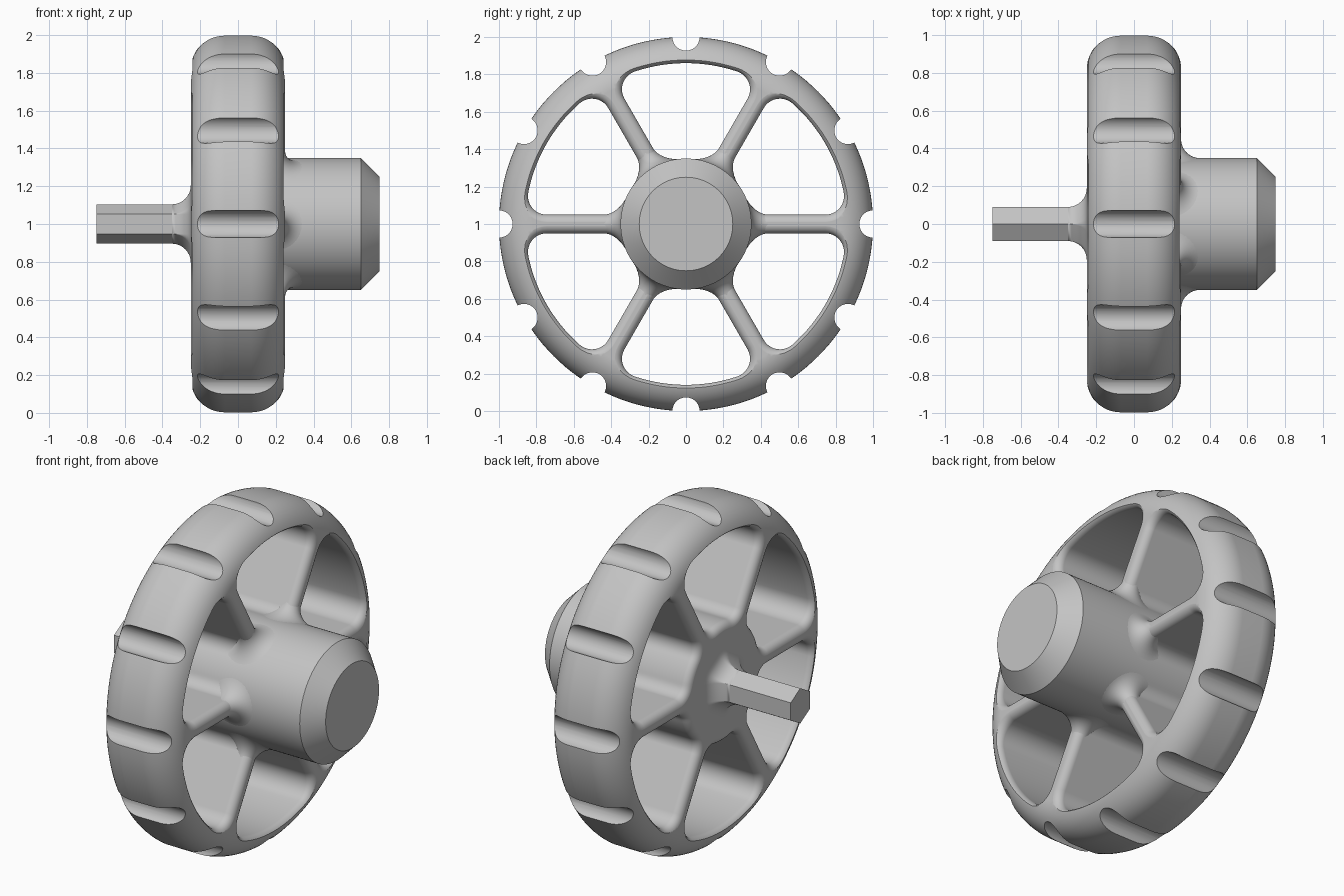
import bpy, bmesh
from math import sin, cos, asin, pi, radians, sqrt

cube = bpy.data.objects.get("Cube")
if cube:
    bpy.data.objects.remove(cube, do_unlink=True)

grey = bpy.data.materials.new("plain_grey")
grey.use_nodes = True
grey.diffuse_color = (0.55, 0.55, 0.55, 1)
grey.node_tree.nodes["Principled BSDF"].inputs["Base Color"].default_value = (0.55, 0.55, 0.55, 1)

AXLE = 1.0      # height of the axle, which runs along x
HALF = 0.25     # half width of the wheel
HUB = 0.35      # hub radius
STEPS = 8       # steps in a rounded edge


def loft(bm, rings):
    """Skin closed rings of points and cap both ends."""
    loops = [[bm.verts.new(p) for p in ring] for ring in rings]
    for a, b in zip(loops, loops[1:]):
        n = len(a)
        for i in range(n):
            j = (i + 1) % n
            bm.faces.new((a[i], a[j], b[j], b[i]))
    bm.faces.new(loops[0])
    bm.faces.new(loops[-1])


def finish(name, bm):
    bmesh.ops.remove_doubles(bm, verts=bm.verts, dist=0.00005)
    bmesh.ops.recalc_face_normals(bm, faces=bm.faces)
    mesh = bpy.data.meshes.new(name)
    bm.to_mesh(mesh)
    bm.free()
    mesh.materials.append(grey)
    ob = bpy.data.objects.new(name, mesh)
    bpy.context.collection.objects.link(ob)
    return ob


def select(ob):
    bpy.ops.object.select_all(action='DESELECT')
    ob.select_set(True)
    bpy.context.view_layer.objects.active = ob


def smooth(ob):
    select(ob)
    bpy.ops.object.shade_smooth_by_angle(angle=radians(30))


def circle(x, r, n=144, cy=0, cz=AXLE):
    return [(x, cy + r * cos(2 * pi * i / n), cz + r * sin(2 * pi * i / n)) for i in range(n)]


def arc(c, ang, r, a0, a1, n):
    """Arc points about a centre given in polar form."""
    return [(c * cos(ang) + r * cos(a0 + (a1 - a0) * i / n),
             c * sin(ang) + r * sin(a0 + (a1 - a0) * i / n)) for i in range(n + 1)]


def pocket_outline(grow):
    """Rounded opening between two spokes, symmetric about its own axis."""
    outer, inner, half_spoke = 0.1, 0.08, 0.05
    far, near = 0.86 - outer, HUB + inner
    b = pi / 6 - asin((half_spoke + outer) / far)
    g = pi / 6 - asin((half_spoke + inner) / near)
    half = arc(0, 0, 0.86 + grow, 0, b, 10)
    half += arc(far, b, outer + grow, b, 2 * pi / 3, 10)[1:]
    half += arc(near, g, inner + grow, 2 * pi / 3, g + pi, 8)
    half += arc(0, 0, HUB - grow, g, 0, 6)[1:]
    return half + [(u, -v) for u, v in half[-2:0:-1]]


# Wheel blank with a rounded tread
bm = bmesh.new()
ROUND = 0.18
edge = [(HALF - ROUND + ROUND * cos(t), 1 - ROUND + ROUND * sin(t))
        for t in [pi / 2 * i / 12 for i in range(13)]]
profile = [(-x, r) for x, r in edge] + edge[::-1]
loft(bm, [circle(x, r) for x, r in profile])
wheel = finish("spoked_wheel", bm)

# Cutter: six flared pockets and twelve grip notches
bm = bmesh.new()
F = 0.045
flare = [(HALF - F + (F + 0.0005) * sin(t), F * (1 - cos(t)))
         for t in [pi / 2 * i / STEPS for i in range(STEPS + 1)]] + [(0.4, F)]
stations = [(-x, o) for x, o in flare[::-1]] + flare
for k in range(6):
    a = radians(30 + 60 * k)
    loft(bm, [[(x, u * cos(a) - v * sin(a), AXLE + u * sin(a) + v * cos(a))
               for u, v in pocket_outline(o)] for x, o in stations])
for k in range(12):
    a = radians(30 * k)
    loft(bm, [circle(x, 0.073, 32, cos(a), AXLE + sin(a)) for x in (-0.4, 0.4)])
cutter = finish("wheel_cutter", bm)
cutter.hide_render = True

cut = wheel.modifiers.new("openings", 'BOOLEAN')
cut.operation = 'DIFFERENCE'
cut.solver = 'EXACT'
cut.object = cutter
select(wheel)
bpy.ops.object.modifier_apply(modifier=cut.name)
bpy.data.objects.remove(cutter, do_unlink=True)
smooth(wheel)
wheel.modifiers.new("even_shading", 'WEIGHTED_NORMAL').keep_sharp = True

# Hub with a chamfered end
bm = bmesh.new()
loft(bm, [circle(x, r) for x, r in ((0.19, HUB), (0.65, HUB), (0.75, 0.25))])
smooth(finish("hub", bm))

# Trumpet-shaped blends where the spokes run into the hub
bm = bmesh.new()
B = 0.1
for k in range(6):
    a = radians(60 * k)
    rings = []
    for i in range(STEPS + 1):
        t = pi / 2 * i / STEPS
        rho, s = 0.049 + B * (1 - cos(t)), B * (1 - sin(t))
        ring = []
        for j in range(32):
            p = 2 * pi * j / 32
            v = rho * cos(p)
            u = sqrt(HUB * HUB - v * v) + s - 0.001
            ring.append((HALF - 0.05 + rho * sin(p), u * cos(a) - v * sin(a),
                         AXLE + u * sin(a) + v * cos(a)))
        rings.append(ring)
    loft(bm, rings)
smooth(finish("spoke_blends", bm))

# Hexagonal shaft with a filleted root
bm = bmesh.new()
root = [(-0.75, 0), (-0.35, 0)]
root += [(-0.35 + B * sin(t), B * (1 - cos(t)))
         for t in [pi / 2 * i / STEPS for i in range(1, STEPS + 1)]] + [(-0.24, B)]
rings = []
for x, d in root:
    ring = []
    for k in range(6):
        a = radians(90 + 60 * k)
        for j in range(-3, 4):
            b = a + radians(10 * j)
            ring.append((x, 0.104 * cos(a) + d * cos(b), AXLE + 0.104 * sin(a) + d * sin(b)))
    rings.append(ring)

# Straight stem first, then the flared root
corner = [ring[3::7] for ring in rings[:2]]
loft(bm, corner)
smooth(finish("hex_shaft", bm))
bm = bmesh.new()
for ring_a, ring_b in zip(rings[1:], rings[2:]):
    n = len(ring_a)
    for i in range(n):
        quad = [ring_a[i], ring_a[(i + 1) % n], ring_b[(i + 1) % n], ring_b[i]]
        unique = list(dict.fromkeys(quad))
        if len(unique) > 2:
            bm.faces.new([bm.verts.new(p) for p in unique])
smooth(finish("shaft_root", bm))
